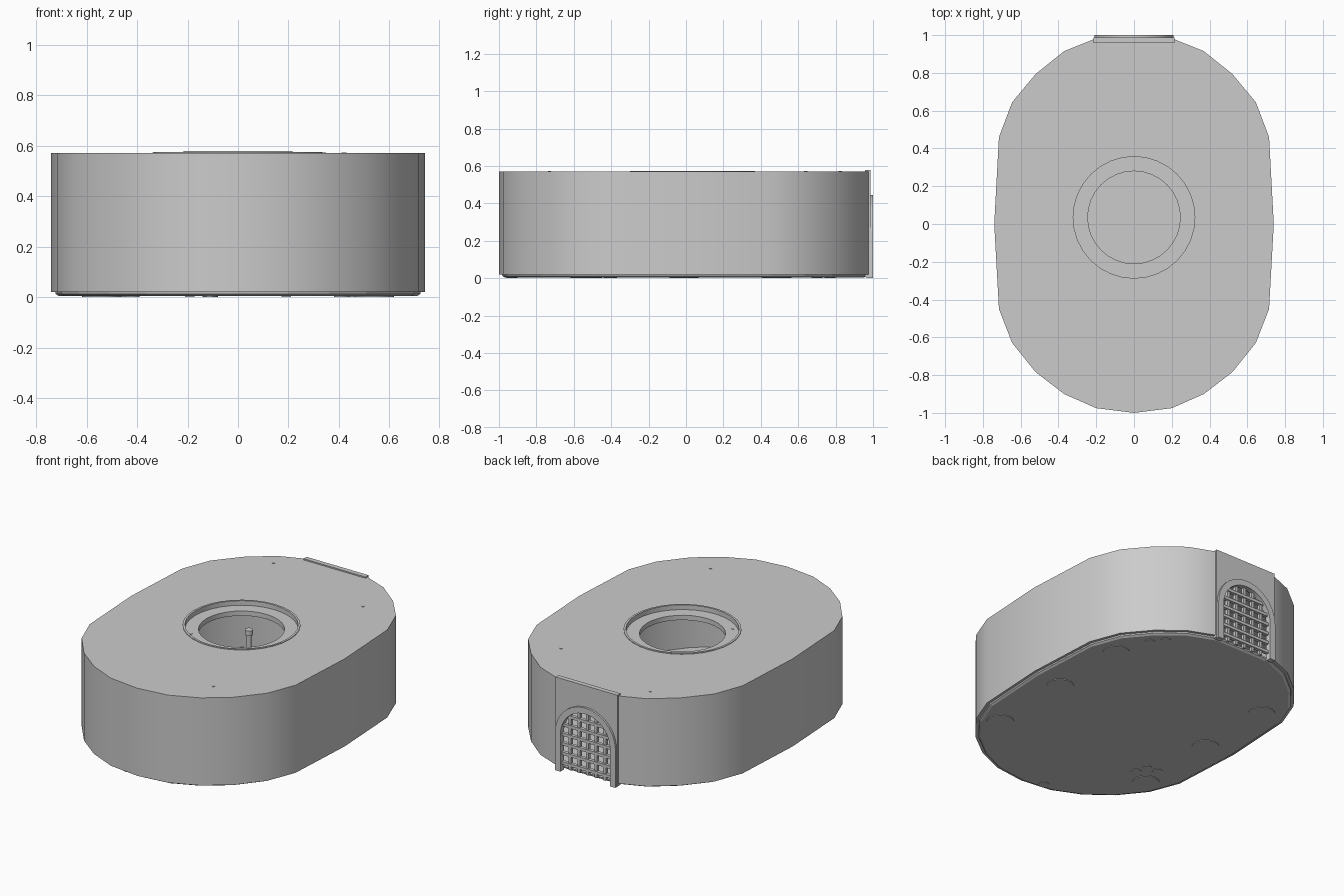
import bpy, math
from mathutils import Vector

if "Cube" in bpy.data.objects:
    bpy.data.objects.remove(bpy.data.objects["Cube"])

HALF = [(0, -1), (.2, -.975), (.37, -.9), (.52, -.785), (.645, -.63), (.715, -.45),
        (.74, 0), (.715, .46), (.645, .645), (.52, .795), (.37, .915), (.2, .983)]
OUTLINE = HALF + [(-x, y) for x, y in HALF[:0:-1]]


def mesh_object(name, verts, faces):
    me = bpy.data.meshes.new(name)
    me.from_pydata(verts, [], faces)
    me.update()
    ob = bpy.data.objects.new(name, me)
    bpy.context.collection.objects.link(ob)
    return ob


def loft(name, loops):
    # capped solid through equal-length vertex loops
    n = len(loops[0])
    verts = [v for lp in loops for v in lp]
    faces = [tuple(reversed(range(n))), tuple(range(len(verts) - n, len(verts)))]
    for k in range(len(loops) - 1):
        a = k * n
        faces += [(a + i, a + (i + 1) % n, a + n + (i + 1) % n, a + n + i) for i in range(n)]
    return mesh_object(name, verts, faces)


def outline(z, inset=0):
    sx, sy = 1 - inset / .74, 1 - inset
    return [(x * sx, y * sy, z) for x, y in OUTLINE]


def circle(x, y, r, z, n=24):
    return [(x + r * math.cos(2 * math.pi * i / n), y + r * math.sin(2 * math.pi * i / n), z)
            for i in range(n)]


def disc(name, x, y, r, z0, z1, n=24):
    return loft(name, [circle(x, y, r, z0, n), circle(x, y, r, z1, n)])


def box(name, x0, x1, y0, y1, z0, z1):
    return loft(name, [[(x0, y0, z), (x1, y0, z), (x1, y1, z), (x0, y1, z)] for z in (z0, z1)])


def arch(name, r, y0, y1, z0, spring):
    prof = [(r, z0)] + [(r * math.cos(math.pi * i / 20), spring + r * math.sin(math.pi * i / 20))
                        for i in range(21)] + [(-r, z0)]
    return loft(name, [[(x, y, z) for x, z in prof] for y in (y1, y0)])


def cut(ob, cutter):
    m = ob.modifiers.new("cut", 'BOOLEAN')
    m.operation, m.solver, m.object = 'DIFFERENCE', 'EXACT', cutter
    bpy.context.view_layer.objects.active = ob
    bpy.ops.object.modifier_apply(modifier=m.name)
    bpy.data.objects.remove(cutter)


def smooth(ob):
    bpy.ops.object.select_all(action='DESELECT')
    ob.select_set(True)
    bpy.context.view_layer.objects.active = ob
    bpy.ops.object.shade_smooth_by_angle(angle=math.radians(30))


SPRING = .235

# hollow body shell with round top opening and arched doorway
body = loft("body_shell", [outline(.02), outline(.57)])
cut(body, loft("cavity", [outline(-.1, .035), outline(.54, .035)]))
cut(body, disc("top_hole", 0, .035, .332, .4, .7, 32))
cut(body, arch("door_hole", .185, .8, 1.1, -.1, SPRING))
smooth(body)

# chamfered floor plate
loft("base_plate", [outline(.004, .03), outline(.012, .018), outline(.022, .016)])

# stepped collar in the top opening
prof = [(.245, .515), (.335, .515), (.335, .574), (.322, .574), (.322, .545), (.245, .545)]
N, P = 32, len(prof)
cv = [(r * math.cos(2 * math.pi * i / N), .035 + r * math.sin(2 * math.pi * i / N), z)
      for i in range(N) for r, z in prof]
cf = [(i * P + j, (i + 1) % N * P + j, (i + 1) % N * P + (j + 1) % P, i * P + (j + 1) % P)
      for i in range(N) for j in range(P)]
smooth(mesh_object("top_collar", cv, cf))

# back panel and raised arch frame
panel = box("back_panel", -.215, .215, .957, .987, .005, .578)
cut(panel, arch("panel_hole", .18, .8, 1.1, -.1, SPRING))
frame = arch("arch_frame", .21, .965, 1.0, 0, SPRING)
cut(frame, arch("frame_hole", .172, .8, 1.1, -.1, SPRING))
smooth(frame)

# door grille
for i in range(5):
    x = -.12 + .06 * i
    top = SPRING + math.sqrt(.178 ** 2 - x * x)
    box("grille_upright", x - .009, x + .009, .96, .98, .015, top)
for i in range(6):
    z = .05 + .06 * i
    w = math.sqrt(.178 ** 2 - max(0, z - SPRING) ** 2)
    box("grille_crossbar", -w, w, .965, .986, z - .009, z + .009)

# underside feet: six large pads and small plugs
for s in (-1, 1):
    for y in (.485, -.01, -.54):
        disc("foot_pad", s * .54, y, .078, 0, .006)
for x, y in ((-.11, -.93), (.47, .7), (.41, .77), (-.44, -.41), (-.42, -.48), (-.51, -.40)):
    disc("foot_plug", x, y, .03, .001, .006, 16)

# tiny pins on the top and an inner stud
for x, y, z in ((-.33, .825, .57), (.42, .64, .57), (.34, -.73, .57), (-.2, -.18, .545)):
    disc("top_pin", x, y, .009, z - .005, z + .003, 8)
disc("inner_stud", -.4, .68, .014, .02, .16, 12)
disc("inner_stud_head", -.4, .68, .024, .16, .19, 12)
